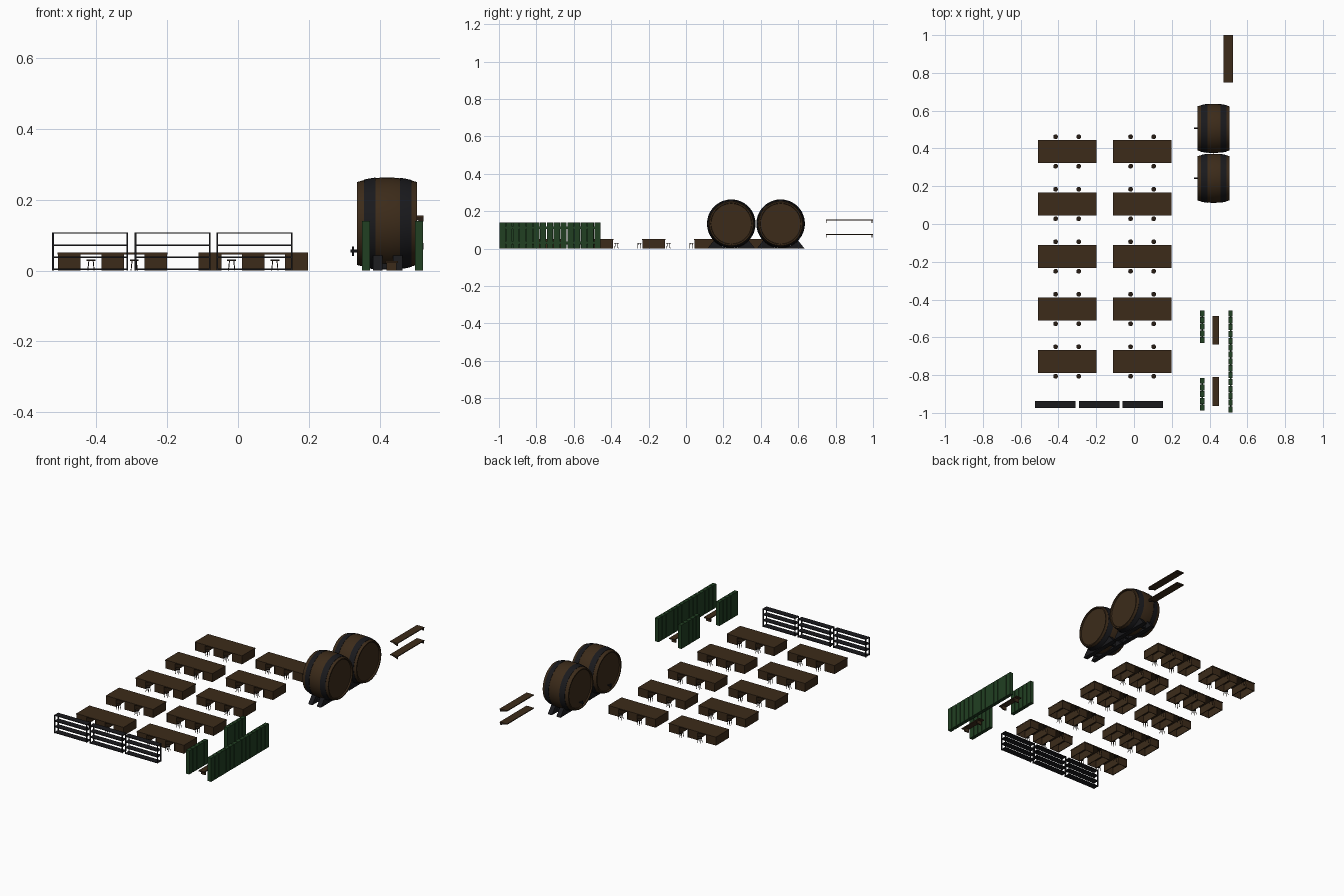
import bpy, bmesh, math
from mathutils import Matrix, Vector

if "Cube" in bpy.data.objects:
    bpy.data.objects.remove(bpy.data.objects["Cube"])


def mat(name, c):
    m = bpy.data.materials.new(name)
    m.diffuse_color = (*c, 1)
    m.use_nodes = True
    m.node_tree.nodes["Principled BSDF"].inputs["Base Color"].default_value = m.diffuse_color
    return m


WOOD = mat("dark_wood", (0.045, 0.024, 0.010))
LEG = mat("leg_wood", (0.020, 0.012, 0.007))
IRON = mat("black_iron", (0.010, 0.010, 0.012))
GREEN = mat("green_paint", (0.015, 0.050, 0.016))


def finish(bm, name, m, smooth=False):
    bmesh.ops.recalc_face_normals(bm, faces=bm.faces)
    me = bpy.data.meshes.new(name)
    bm.to_mesh(me)
    bm.free()
    me.materials.append(m)
    ob = bpy.data.objects.new(name, me)
    bpy.context.collection.objects.link(ob)
    if smooth:
        bpy.ops.object.select_all(action='DESELECT')
        ob.select_set(True)
        bpy.context.view_layer.objects.active = ob
        bpy.ops.object.shade_smooth_by_angle(angle=math.radians(35))
    return ob


def box(bm, x0, x1, y0, y1, z0, z1):
    mtx = Matrix.Translation(((x0 + x1) / 2, (y0 + y1) / 2, (z0 + z1) / 2))
    mtx = mtx @ Matrix.Diagonal((x1 - x0, y1 - y0, z1 - z0, 1))
    bmesh.ops.create_cube(bm, size=1, matrix=mtx)


def cyl(bm, a, b, r, n=12):
    a, b = Vector(a), Vector(b)
    rot = Vector((0, 0, 1)).rotation_difference(b - a).to_matrix().to_4x4()
    bmesh.ops.create_cone(bm, cap_ends=True, segments=n, radius1=r, radius2=r,
                          depth=(b - a).length,
                          matrix=Matrix.Translation((a + b) / 2) @ rot)


def prism(bm, pts, axis, lo, hi):
    # extrude a 2D outline along x (axis 0) or y (axis 1)
    def put(p, t):
        return (t, p[0], p[1]) if axis == 0 else (p[0], t, p[1])
    f = bm.faces.new([bm.verts.new(put(p, lo)) for p in pts])
    ext = bmesh.ops.extrude_face_region(bm, geom=[f])["geom"]
    d = (hi - lo, 0, 0) if axis == 0 else (0, hi - lo, 0)
    bmesh.ops.translate(bm, vec=d, verts=[v for v in ext if isinstance(v, bmesh.types.BMVert)])
    if f.is_valid is False:
        return


def lathe_x(bm, profile, cy, cz, n=36, closed=False):
    vs = [bm.verts.new((x, cy, cz + r)) for x, r in profile]
    es = [bm.edges.new(p) for p in zip(vs, vs[1:])]
    if closed:
        es.append(bm.edges.new((vs[-1], vs[0])))
    bmesh.ops.spin(bm, geom=vs + es, cent=(0, cy, cz), axis=(1, 0, 0),
                   angle=2 * math.pi, steps=n, use_duplicate=False)
    bmesh.ops.remove_doubles(bm, verts=bm.verts, dist=1e-5)


# ten long tables on three hollow pedestals, four stools each
for row in range(5):
    cy = 0.384 - 0.278 * row
    for cx in (-0.354, 0.043):
        bm = bmesh.new()
        box(bm, cx - .155, cx + .155, cy - .062, cy + .062, .045, .051)
        for px in (-.122, 0, .122):
            a, b = cx + px - .032, cx + px + .032
            c, d, t = cy - .061, cy + .061, .004
            box(bm, a, a + t, c, d, 0, .045)
            box(bm, b - t, b, c, d, 0, .045)
            box(bm, a + t, b - t, c + .001, c + t, 0, .045)
            box(bm, a + t, b - t, d - t, d - .001, 0, .045)
        finish(bm, "table", WOOD)
        bm = bmesh.new()
        for sx in (-.061, .061):
            for sy in (-.078, .078):
                x, y = cx + sx, cy + sy
                cyl(bm, (x, y, .027), (x, y, .031), .0125, 16)
                for lx in (-1, 1):
                    for ly in (-1, 1):
                        cyl(bm, (x + lx * .009, y + ly * .009, 0),
                            (x + lx * .006, y + ly * .006, .028), .0015, 6)
        finish(bm, "stools", LEG, True)

# three open racks along the front
for x0 in (-.525, -.292, -.061):
    x1, y0, y1 = x0 + .215, -.974, -.937
    bm = bmesh.new()
    for z in (.002, .036, .070, .104):
        box(bm, x0, x1, y0, y1, z, z + .0035)
    for x in (x0, x1 - .005):
        for y in (y0, y1 - .005):
            box(bm, x, x + .005, y, y + .005, 0, .108)
    finish(bm, "open_rack", IRON)


# barrels lying along x, with hoops, taps and cradles
def bulge(x):
    return .130 - .013 * ((x - .4205) / .0845) ** 2


CZ = .133
for cy in (.242, .506):
    bm = bmesh.new()
    xs = [.336 + .169 * i / 12 for i in range(13)]
    prof = [(.344, 0), (.344, .108), (.336, .110)]
    prof += [(x, bulge(x)) for x in xs]
    prof += [(.505, .110), (.497, .108), (.497, 0)]
    lathe_x(bm, prof, cy, CZ)
    finish(bm, "barrel", WOOD, True)

    bm = bmesh.new()
    for a, b in ((.356, .388), (.458, .490)):
        m = (a + b) / 2
        outer = [(x, bulge(x) + .0015) for x in (a, m, b)]
        inner = [(x, bulge(x) - .002) for x in (b, m, a)]
        lathe_x(bm, outer + inner, cy, CZ, closed=True)
    finish(bm, "barrel_hoops", IRON, True)

    bm = bmesh.new()
    cyl(bm, (.317, cy, .055), (.346, cy, .055), .004)
    cyl(bm, (.325, cy, .041), (.325, cy, .068), .003)
    finish(bm, "barrel_tap", IRON, True)

    bm = bmesh.new()
    arc = [(cy + .130 * math.sin(a), CZ - .130 * math.cos(a))
           for a in [math.radians(46 - 92 * i / 14) for i in range(15)]]
    pts = [(cy - .128, 0), (cy + .128, 0)] + arc
    for x in (.381, .437):
        prism(bm, pts, 0, x, x + .027)
    for s in (-1, 1):
        box(bm, .408, .437, cy + s * .075 - .007, cy + s * .075 + .007, .004, .020)
    finish(bm, "barrel_cradle", IRON)

# green slatted screens
for x0, y0, y1, n in ((.500, -1.0, -.455, 15), (.350, -.99, -.812, 5), (.350, -.632, -.455, 5)):
    p = (y1 - y0) / n
    bm = bmesh.new()
    for i in range(n):
        y = y0 + p * i
        box(bm, x0, x0 + .022, y + .002, y + p - .002, 0, .140)
    for z in (.025, .105):
        box(bm, x0 + .007, x0 + .015, y0 + .003, y1 - .003, z, z + .014)
    finish(bm, "slatted_screen", GREEN)

# two low benches between the screens
for cy in (-.562, -.887):
    bm = bmesh.new()
    box(bm, .416, .451, cy - .076, cy + .076, .021, .027)
    for s in (-1, 1):
        box(bm, .419, .448, cy + s * .055 - .004, cy + s * .055 + .004, 0, .021)
    finish(bm, "bench", WOOD)

# two wall shelves with triangular brackets
for z in (.151, .073):
    bm = bmesh.new()
    box(bm, .475, .523, .748, 1.0, z, z + .005)
    finish(bm, "wall_shelf", WOOD)
    bm = bmesh.new()
    for y in (.751, .993):
        prism(bm, [(.523, z), (.480, z), (.518, z - .013), (.523, z - .013)], 1, y, y + .004)
    finish(bm, "shelf_brackets", LEG)
